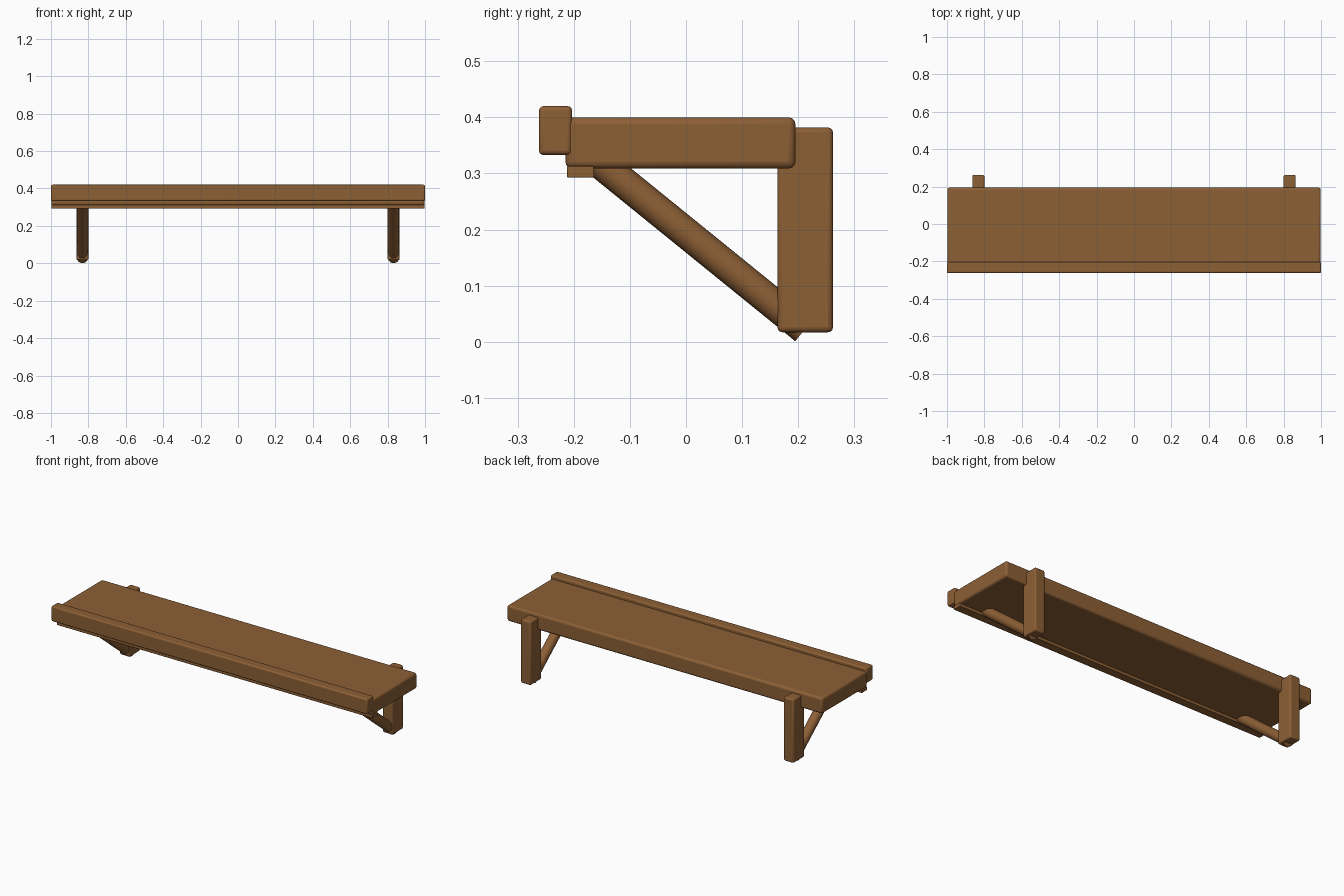
import bpy
from mathutils import Vector

if "Cube" in bpy.data.objects:
    bpy.data.objects.remove(bpy.data.objects["Cube"])

wood = bpy.data.materials.new("brown_wood")
wood.diffuse_color = (0.265, 0.115, 0.036, 1)
wood.use_nodes = True
wood.node_tree.nodes["Principled BSDF"].inputs["Base Color"].default_value = wood.diffuse_color


def finish(obj, name):
    obj.name = name
    obj.data.materials.append(wood)
    bpy.ops.object.shade_smooth_by_angle()


def board(name, x, y, z, bevel):
    """Box with rounded edges spanning the given (min, max) ranges."""
    spans = (x, y, z)
    bpy.ops.mesh.primitive_cube_add(size=1, location=[(a + b) / 2 for a, b in spans])
    obj = bpy.context.object
    obj.scale = [b - a for a, b in spans]
    bpy.ops.object.transform_apply(location=False, rotation=False, scale=True)
    mod = obj.modifiers.new("rounded_edges", 'BEVEL')
    mod.width, mod.segments = bevel, 3
    finish(obj, name)


def rod(name, start, end, radius):
    """Round bar between two points."""
    start, end = Vector(start), Vector(end)
    axis = end - start
    bpy.ops.mesh.primitive_cylinder_add(vertices=24, radius=radius, depth=axis.length,
                                        location=(start + end) / 2)
    obj = bpy.context.object
    obj.rotation_euler = axis.to_track_quat('Z', 'X').to_euler()
    finish(obj, name)


# Shelf, raised front lip and thin strip under the front edge
board("shelf_board", (-0.998, 0.998), (-0.215, 0.195), (0.309, 0.400), 0.012)
board("front_lip", (-1.0, 1.0), (-0.262, -0.203), (0.333, 0.420), 0.008)
board("under_strip", (-0.998, 0.998), (-0.212, -0.164), (0.293, 0.313), 0.002)

# Wall brackets: upright post and diagonal round brace on each side
for side, s in (("left", -1), ("right", 1)):
    cx = s * 0.832
    board(side + "_post", (cx - 0.032, cx + 0.032), (0.163, 0.262), (0.017, 0.382), 0.009)
    rod(side + "_brace", (cx, 0.212, 0.0225), (cx, -0.16, 0.324), 0.0275)
